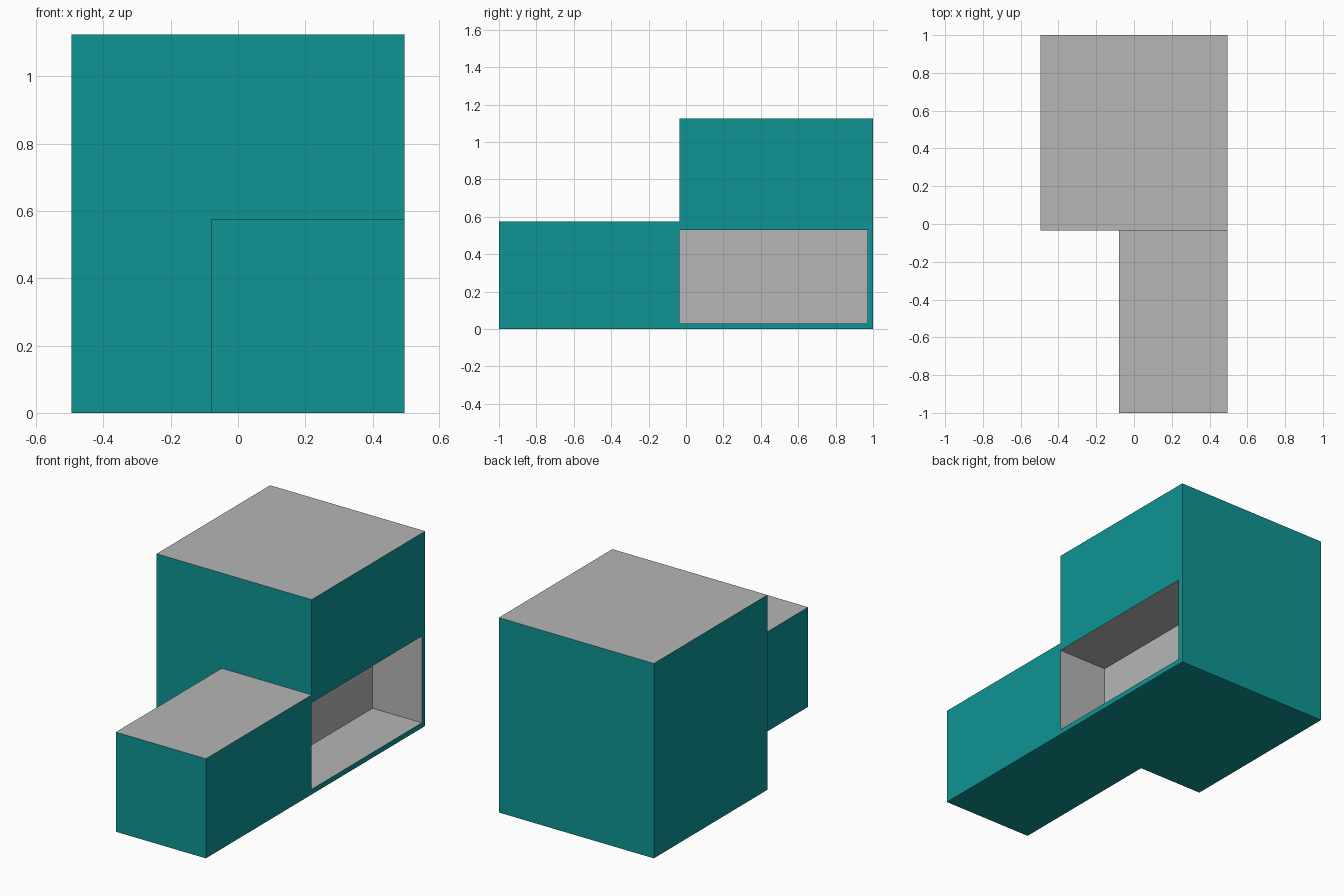
import bpy, bmesh

cube = bpy.data.objects.get("Cube")
if cube:
    bpy.data.objects.remove(cube, do_unlink=True)

# Main dimensions
X, Y = 0.495, 1.0
STEP_X, STEP_Y = -0.08, -0.035
LOW, HIGH = 0.575, 1.125
REC_MIN = (0.18, STEP_Y, 0.03)
REC_MAX = (X, 0.97, 0.53)


def make_material(name, rgb):
    mat = bpy.data.materials.new(name)
    mat.use_nodes = True
    mat.diffuse_color = (*rgb, 1)
    mat.node_tree.nodes["Principled BSDF"].inputs["Base Color"].default_value = (*rgb, 1)
    return mat


def make_object(name, bm):
    mesh = bpy.data.meshes.new(name)
    bm.normal_update()
    bm.to_mesh(mesh)
    bm.free()
    obj = bpy.data.objects.new(name, mesh)
    bpy.context.collection.objects.link(obj)
    return obj


def raise_face(bm, face, height):
    ext = bmesh.ops.extrude_face_region(bm, geom=[face])["geom"]
    verts = [g for g in ext if isinstance(g, bmesh.types.BMVert)]
    bmesh.ops.translate(bm, vec=(0, 0, height), verts=verts)
    return verts


# L-shaped building: extrude the footprint, then raise the rear block
bm = bmesh.new()
outline = [(-X, Y), (-X, STEP_Y), (STEP_X, STEP_Y), (STEP_X, -Y),
           (X, -Y), (X, STEP_Y), (X, Y)]
floor = bm.faces.new([bm.verts.new((x, y, 0)) for x, y in outline])
top_verts = raise_face(bm, floor, LOW)
seam = [v for v in top_verts if abs(v.co.y - STEP_Y) < 1e-4 and v.co.x > -X + 0.1]
bmesh.ops.connect_verts(bm, verts=seam)
rear = next(f for f in bm.faces if all(v.co.z > 0.5 and v.co.y > STEP_Y - 0.01 for v in f.verts))
raise_face(bm, rear, HIGH - LOW)

# Keep the shell closed and free of inner faces
inner = [f for f in bm.faces if all(abs(v.co.z - LOW) < 1e-4 and v.co.y > STEP_Y - 0.01 for v in f.verts)]
if inner:
    bmesh.ops.delete(bm, geom=inner, context="FACES_ONLY")
if not any(all(abs(v.co.z) < 1e-4 for v in f.verts) for f in bm.faces):
    bmesh.ops.holes_fill(bm, edges=[e for e in bm.edges if e.is_boundary], sides=0)
bmesh.ops.dissolve_limit(bm, angle_limit=0.01, verts=bm.verts[:], edges=bm.edges[:])
bmesh.ops.recalc_face_normals(bm, faces=bm.faces[:])
building = make_object("building", bm)

# Open recess cut into the side
bm = bmesh.new()
bmesh.ops.create_cube(bm, size=1)
hi = (X + 0.2, REC_MAX[1], REC_MAX[2])
for v in bm.verts:
    v.co = [hi[i] if v.co[i] > 0 else REC_MIN[i] for i in range(3)]
cutter = make_object("recess_cutter", bm)
cutter.hide_render = True
mod = building.modifiers.new("recess", "BOOLEAN")
mod.operation = "DIFFERENCE"
mod.solver = "EXACT"
mod.object = cutter
bpy.context.view_layer.objects.active = building
bpy.ops.object.modifier_apply(modifier=mod.name)
bpy.data.objects.remove(cutter, do_unlink=True)

# Teal walls and underside, grey roofs and recess lining
building.data.materials.clear()
building.data.materials.append(make_material("teal", (0.0044, 0.296, 0.296)))
building.data.materials.append(make_material("grey", (0.462, 0.468, 0.462)))
for poly in building.data.polygons:
    pts = [building.data.vertices[i].co for i in poly.vertices]
    lining = (all(p[i] > REC_MIN[i] - 0.005 and p[i] < REC_MAX[i] + 0.005 for p in pts for i in range(3))
              and any(p.x < X - 0.01 for p in pts))
    poly.material_index = 1 if lining or poly.normal.z > 0.5 else 0
    poly.use_smooth = False
